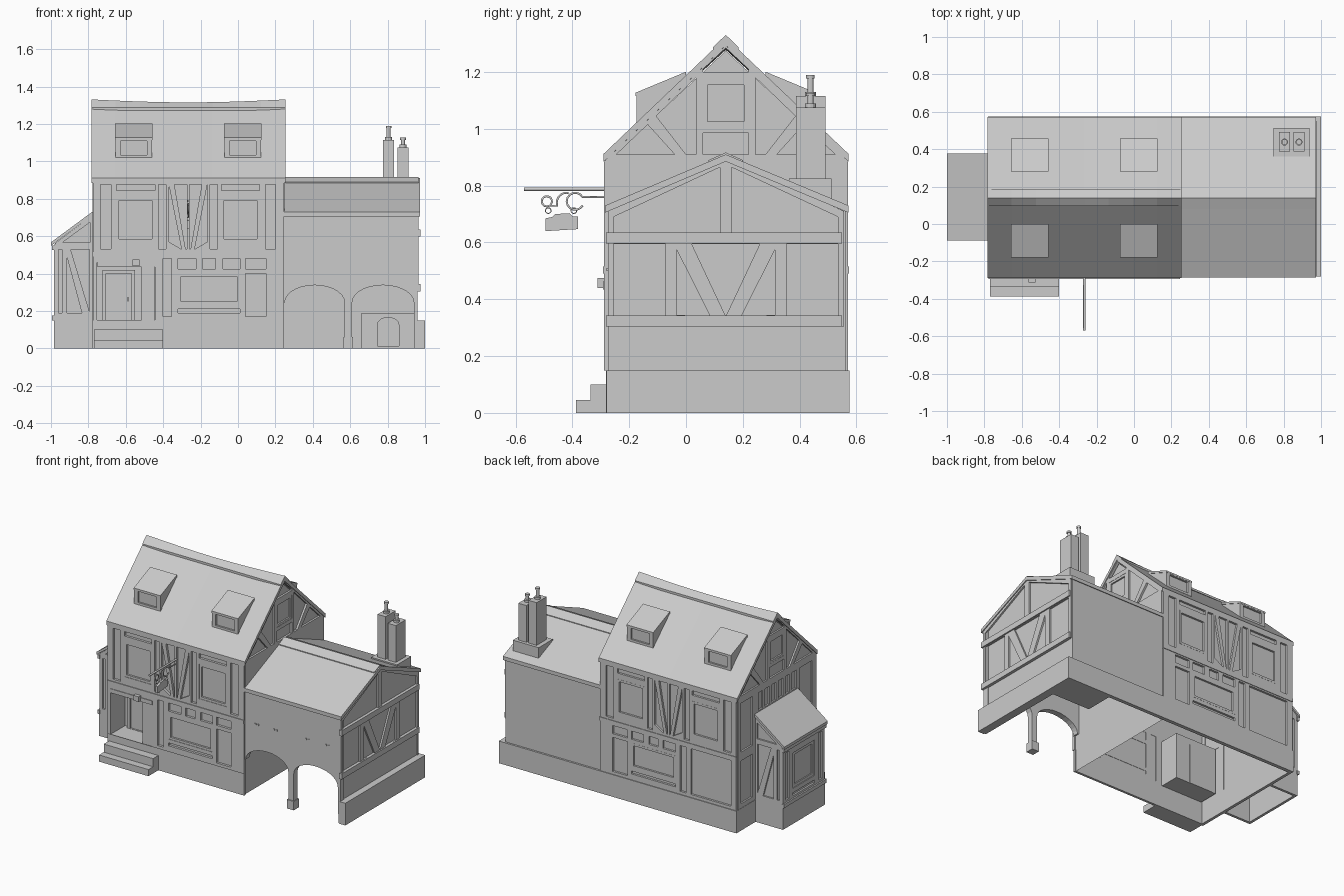
import bpy, bmesh, math
from mathutils import Matrix

MID = 0.14  # y of the ridge line
PLANES = {  # local (u, v, w) -> world; front: u=x v=z, side: u=y v=z, top: u=x v=y
    'front': Matrix(((1, 0, 0, 0), (0, 0, -1, 0), (0, 1, 0, 0), (0, 0, 0, 1))),
    'side': Matrix(((0, 0, 1, 0), (1, 0, 0, 0), (0, 1, 0, 0), (0, 0, 0, 1)))}


def add(name, me):
    me.name = name
    ob = bpy.data.objects.new(name, me)
    bpy.context.collection.objects.link(ob)
    return ob


def baked(ob):
    bpy.context.view_layer.update()
    dg = bpy.context.evaluated_depsgraph_get()
    return bpy.data.meshes.new_from_object(ob.evaluated_get(dg))


def plate(name, plane, a, b, outline, holes=()):
    """Flat outline with holes, extruded from a to b across its plane."""
    cu = bpy.data.curves.new(name, 'CURVE')
    cu.dimensions, cu.fill_mode, cu.extrude = '2D', 'BOTH', abs(b - a) / 2
    for loop in [outline, *holes]:
        s = cu.splines.new('POLY')
        s.points.add(len(loop) - 1)
        for p, (u, v) in zip(s.points, loop):
            p.co = (u, v, 0, 1)
        s.use_cyclic_u = True
    tmp = add(name + "_curve", cu)
    me = baked(tmp)
    bpy.data.objects.remove(tmp)
    mid = (a + b) / 2
    shift = (0, mid, 0) if plane == 'front' else (mid, 0, 0)
    me.transform(Matrix.Translation(shift) @ PLANES[plane])
    bm = bmesh.new()
    bm.from_mesh(me)
    bmesh.ops.remove_doubles(bm, verts=bm.verts, dist=1e-5)
    bmesh.ops.recalc_face_normals(bm, faces=bm.faces)
    bm.to_mesh(me)
    bm.free()
    me.shade_flat()
    return add(name, me)


def R(u0, u1, v0, v1):
    return [(u0, v0), (u1, v0), (u1, v1), (u0, v1)]


def flip(loop, c):
    return [(2 * c - u, v) for u, v in loop]


def box(name, x0, x1, y0, y1, z0, z1):
    return plate(name, 'front', y0, y1, R(x0, x1, z0, z1))


def roof(name, xs, y0, y1, ze, zr, th, sag=0):
    """Chevron section lofted along x with a dipping ridge."""
    bm = bmesh.new()
    rings = []
    for x in xs:
        t = (x - xs[0]) / (xs[-1] - xs[0])
        d = sag * math.sin(math.pi * t)
        ring = [(y0, ze), (MID, zr - d), (y1, ze), (y1, ze - th), (MID, zr - d - th), (y0, ze - th)]
        rings.append([bm.verts.new((x, y, z)) for y, z in ring])
    for p, q in zip(rings, rings[1:]):
        for i in range(6):
            j = (i + 1) % 6
            bm.faces.new((p[i], p[j], q[j], q[i]))
    for r in (rings[0], rings[-1]):
        bm.faces.new((r[0], r[1], r[4], r[5]))
        bm.faces.new((r[1], r[2], r[3], r[4]))
    bmesh.ops.recalc_face_normals(bm, faces=bm.faces)
    me = bpy.data.meshes.new(name)
    bm.to_mesh(me)
    bm.free()
    return add(name, me)


def rod(name, pts, r, x=-0.265):
    """Iron rod through (y, z) points."""
    cu = bpy.data.curves.new(name, 'CURVE')
    cu.dimensions, cu.bevel_depth, cu.bevel_resolution, cu.use_fill_caps = '3D', r, 1, True
    s = cu.splines.new('POLY')
    s.points.add(len(pts) - 1)
    for p, (y, z) in zip(s.points, pts):
        p.co = (x, y, z, 1)
    tmp = add(name + "_curve", cu)
    me = baked(tmp)
    bpy.data.objects.remove(tmp)
    return add(name, me)


def arc(cy, cz, r, a0, a1, n=12):
    return [(cy + r * math.cos(math.radians(a0 + (a1 - a0) * i / n)),
             cz + r * math.sin(math.radians(a0 + (a1 - a0) * i / n))) for i in range(n + 1)]


# Main house body with the door recess cut out and the underside open
body = plate("house_body", 'side', -0.767, 0.236,
             [(-0.272, 0), (0.556, 0), (0.556, 0.89), (MID, 1.275), (-0.272, 0.89)])
cutter = box("recess_cutter", -0.755, -0.445, -0.35, -0.13, 0.15, 0.46)
cutter.hide_render = True
m = body.modifiers.new("recess", 'BOOLEAN')
m.object, m.operation, m.solver = cutter, 'DIFFERENCE', 'EXACT'
me = baked(body)
body.modifiers.clear()
body.data = me
bpy.data.objects.remove(cutter)
bm = bmesh.new()
bm.from_mesh(me)
bmesh.ops.delete(bm, geom=[f for f in bm.faces if f.calc_center_median().z < 0.005], context='FACES')
bm.to_mesh(me)
bm.free()

# Timber framing on the long walls, panels are the holes
C = -0.267
half = [R(-0.735, -0.68, 0.53, 0.875), R(-0.65, -0.445, 0.845, 0.875), R(-0.65, -0.445, 0.57, 0.805),
        R(-0.425, -0.385, 0.53, 0.875), [(-0.37, 0.875), (-0.37, 0.57), (-0.302, 0.53)],
        [(-0.34, 0.875), (-0.274, 0.875), (-0.274, 0.53), (-0.28, 0.53)]]
upper = half + [flip(h, C) for h in half]
lower = [R(-0.40, -0.355, 0.17, 0.48), R(-0.32, -0.225, 0.425, 0.48), R(-0.19, -0.12, 0.425, 0.48),
         R(-0.08, 0.01, 0.425, 0.48), R(-0.32, 0.01, 0.235, 0.40), R(-0.32, 0.01, 0.19, 0.21),
         R(0.04, 0.15, 0.425, 0.48), R(0.04, 0.15, 0.17, 0.40)]
wall = R(-0.775, 0.246, 0.15, 0.9)
plate("front_timber_frame", 'front', -0.288, -0.27, wall, upper + lower + [R(-0.755, -0.445, 0.152, 0.46)])
plate("back_timber_frame", 'front', 0.554, 0.57, wall, upper + lower + [R(-0.735, -0.435, 0.17, 0.48)])
for side, y in (("front", -0.28), ("back", 0.563)):
    for i, (a, b, c, d) in enumerate([(-0.65, -0.445, 0.57, 0.805), (-0.089, 0.116, 0.57, 0.805),
                                      (-0.32, 0.01, 0.235, 0.40)]):
        plate(f"{side}_window_frame_{i}", 'front', y - 0.005, y + 0.008, R(a, b, c, d),
              [R(a + 0.015, b - 0.015, c + 0.015, d - 0.015)])
box("front_floor_beam", -0.778, 0.247, -0.293, -0.28, 0.49, 0.515)
box("back_floor_beam", -0.778, 0.247, 0.56, 0.574, 0.49, 0.515)

# Gable timber frames
brace = [[(-0.245, 0.91), (-0.04, 0.91), (-0.135, 1.015)], [(0.0, 0.91), (0.035, 0.91), (0.035, 1.18), (-0.105, 1.045)]]
gable = brace + [flip(b, MID) for b in brace] + [
    R(0.06, 0.22, 0.91, 0.985), R(0.06, 0.22, 1.01, 1.17), [(0.06, 1.2), (0.22, 1.2), (0.22, 1.21), (MID, 1.285), (0.06, 1.21)]]
tip = [(0.557, 0.9), (MID, 1.31), (-0.277, 0.9)]
plate("right_gable_frame", 'side', 0.234, 0.249, [(-0.277, 0.72), (0.557, 0.72)] + tip, gable)
left = [R(a, b, c, d) for a, b in ((-0.24, -0.11), (0.40, 0.52)) for c, d in ((0.18, 0.47), (0.53, 0.86))]
left += [R(-0.07 + 0.072 * i, -0.025 + 0.072 * i, 0.74, 0.86) for i in range(6)]
plate("left_gable_frame", 'side', -0.778, -0.765, [(-0.277, 0.15), (0.557, 0.15)] + tip, gable + left)
for n, x in (("right", 0.242), ("left", -0.772)):
    plate(n + "_attic_window_frame", 'side', x - 0.005, x + 0.005, R(0.06, 0.22, 1.01, 1.17), [R(0.075, 0.205, 1.025, 1.155)])

# Main roof with sagging ridge and cap
xs = [-0.784 + 1.038 * i / 8 for i in range(9)]
roof("main_roof", xs, -0.29, 0.572, 0.912, 1.322, 0.028, 0.016)
roof("main_ridge_cap", xs, MID - 0.045, MID + 0.045, 1.287, 1.331, 0.015, 0.016)

# Four dormers, two each slope
for i, x in enumerate((-0.557, 0.025)):
    for n, f in (("front", lambda l: l), ("back", lambda l: flip(l, MID))):
        plate(f"{n}_dormer_{i}", 'side', x - 0.096, x + 0.096, f([(-0.163, 1.0), (-0.163, 1.125), (0.0, 1.185)]))
        plate(f"{n}_dormer_roof_{i}", 'side', x - 0.1, x + 0.1, f([(-0.178, 1.115), (-0.178, 1.127), (0.0, 1.201), (0.0, 1.185)]))
        a, b = (-0.175, -0.16) if n == "front" else (0.44, 0.455)
        plate(f"{n}_dormer_window_{i}", 'front', a, b, R(x - 0.098, x + 0.098, 1.02, 1.125), [R(x - 0.07, x + 0.07, 1.035, 1.11)])

# Stone plinth
box("front_plinth", -0.775, 0.243, -0.281, -0.265, 0, 0.15)
box("back_plinth", -0.78, 1.0, 0.55, 0.575, 0, 0.15)
box("right_plinth", 0.955, 1.0, -0.28, 0.574, 0, 0.15)
box("left_plinth", -0.78, -0.76, -0.28, 0.574, 0, 0.15)

# Arched wing
archL = arc(0, 0, 1, 0, 180, 14)
a1 = [(0.41 + 0.16 * c, 0.245 + 0.093 * s) for c, s in archL]
a2 = [(0.775 + 0.165 * c, 0.245 + 0.093 * s) for c, s in archL]
plate("wing_front_arches", 'front', -0.275, -0.235,
      [(0.24, 0.72), (0.24, 0.245)] + a1[::-1] + [(0.57, 0.06), (0.61, 0.06)] + a2[::-1] + [(0.945, 0.0), (0.96, 0.0), (0.96, 0.72)])
box("arch_post_foot", 0.563, 0.615, -0.282, -0.228, 0, 0.06)
plate("wing_back_wall", 'front', 0.55, 0.562, R(0.236, 0.96, 0, 0.72))
end = [(0.557, 0.71), (MID, 0.895), (-0.275, 0.71)]
plate("wing_end_wall", 'side', 0.944, 0.955, [(-0.272, 0), (0.555, 0)] + end)
q = [[(-0.255, 0.635), (0.12, 0.635), (0.12, 0.865), (-0.255, 0.69)], R(-0.255, -0.073, 0.34, 0.595),
     [(-0.033, 0.345), (0.085, 0.34), (-0.033, 0.575)]]
plate("wing_end_frame", 'side', 0.953, 0.966, [(-0.275, 0.305), (0.557, 0.305)] + end,
      q + [flip(h, MID) for h in q] + [[(0.02, 0.595), (0.26, 0.595), (MID, 0.34)]])
for z in (0.305, 0.597):
    box("wing_end_beam", 0.955, 0.975, -0.282, 0.55, z, z + 0.038)
roof("wing_roof", [0.245, 0.972], -0.285, 0.572, 0.73, 0.91, 0.025)
roof("wing_ridge_cap", [0.25, 0.965], MID - 0.06, MID + 0.06, 0.89, 0.917, 0.015)
for x in (0.32, 0.34, 0.46, 0.48, 0.7, 0.72, 0.85, 0.87):
    box("beam_peg", x, x + 0.01, -0.28, -0.27, 0.5, 0.51)

# Fireplace under the wing and chimney above
plate("fireplace", 'front', 0.36, 0.552, R(0.66, 0.945, 0, 0.19),
      [[(0.745, 0.012), (0.86, 0.012)] + [(0.8025 + 0.0575 * c, 0.125 + 0.04 * s) for c, s in archL]])
box("chimney_base", 0.745, 0.938, 0.362, 0.513, 0.7, 0.826)
for i, (x, z, t) in enumerate(((0.805, 1.115, 1.19), (0.882, 1.075, 1.127))):
    box(f"chimney_stack_{i}", x - 0.03, x + 0.03, 0.387, 0.492, 0.8, z)
    for n, r, z0, z1 in (("foot", 0.019, z, z + 0.014), ("pot", 0.01, z, t), ("lip", 0.015, t - 0.012, t)):
        bpy.ops.mesh.primitive_cylinder_add(vertices=12, radius=r, depth=z1 - z0, location=(x, 0.438, (z0 + z1) / 2))
        bpy.context.object.name = f"chimney_{n}_{i}"

# Left lean-to
prof = [(-0.973, 0), (-0.76, 0), (-0.76, 0.72), (-0.973, 0.562)]
for n, y in (("front", -0.068), ("back", 0.352)):
    plate(f"annex_{n}_wall", 'front', y, y + 0.006, prof)
    a, b = (-0.08, -0.066) if n == "front" else (0.356, 0.369)
    plate(f"annex_{n}_frame", 'front', a, b, [(-0.978, 0.15), (-0.775, 0.15), (-0.775, 0.715), (-0.978, 0.562)],
          [R(-0.96, -0.94, 0.19, 0.53), [(-0.915, 0.19), (-0.835, 0.19), (-0.915, 0.49)],
           [(-0.895, 0.53), (-0.795, 0.53), (-0.795, 0.2)], [(-0.94, 0.565), (-0.79, 0.565), (-0.79, 0.675)]])
    box(f"annex_{n}_plinth", -0.985, -0.77, a, b, 0, 0.15)
box("annex_left_wall", -0.973, -0.967, -0.07, 0.357, 0, 0.56)
plate("annex_left_frame", 'side', -0.985, -0.97, R(-0.078, 0.367, 0.15, 0.555),
      [R(-0.05, -0.015, 0.19, 0.51), R(0.305, 0.34, 0.19, 0.51), R(0.03, 0.26, 0.24, 0.48), R(0.03, 0.26, 0.19, 0.21)])
plate("annex_window_frame", 'side', -0.98, -0.968, R(0.03, 0.26, 0.24, 0.48), [R(0.05, 0.24, 0.26, 0.46)])
box("annex_left_plinth", -0.985, -0.968, -0.08, 0.369, 0, 0.15)
for z in (0.15, 0.525):
    box("annex_left_beam", -0.995, -0.98, -0.085, 0.374, z, z + 0.025)
plate("annex_roof", 'front', -0.088, 0.377, [(-1.0, 0.548), (-0.77, 0.718), (-0.77, 0.737), (-1.0, 0.567)])

# Entrance: steps, door, posts and lantern
box("lower_step", -0.77, -0.40, -0.387, -0.275, 0, 0.045)
box("upper_step", -0.77, -0.40, -0.337, -0.275, 0.045, 0.1)
plate("door_frame", 'front', -0.15, -0.128, R(-0.725, -0.55, 0.15, 0.42), [R(-0.705, -0.57, 0.152, 0.40)])
box("door", -0.705, -0.57, -0.14, -0.128, 0.15, 0.40)
box("door_handle", -0.592, -0.585, -0.152, -0.138, 0.25, 0.275)
box("entrance_post_right", -0.515, -0.446, -0.285, -0.255, 0.15, 0.46)
box("entrance_lintel", -0.75, -0.44, -0.292, -0.27, 0.435, 0.462)
box("lantern", -0.565, -0.527, -0.312, -0.274, 0.44, 0.475)

# Hanging sign with scrolled bracket
rod("sign_pole", [(-0.27, 0.788), (-0.57, 0.788)], 0.007)
rod("sign_brace", [(-0.27, 0.76)] + arc(-0.39, 0.745, 0.03, 30, 330), 0.004)
rod("sign_scroll", arc(-0.49, 0.745, 0.018, -40, 300) + arc(-0.42, 0.74, 0.035, 200, 80), 0.004)
for y in (-0.485, -0.395):
    rod("sign_hook", arc(y, 0.712, 0.01, 0, 360), 0.002)
plate("sign_board", 'side', -0.272, -0.258,
      [(-0.494, 0.64), (-0.38, 0.647), (-0.38, 0.692), (-0.4, 0.692), (-0.41, 0.703), (-0.46, 0.7), (-0.47, 0.69), (-0.494, 0.685)])
